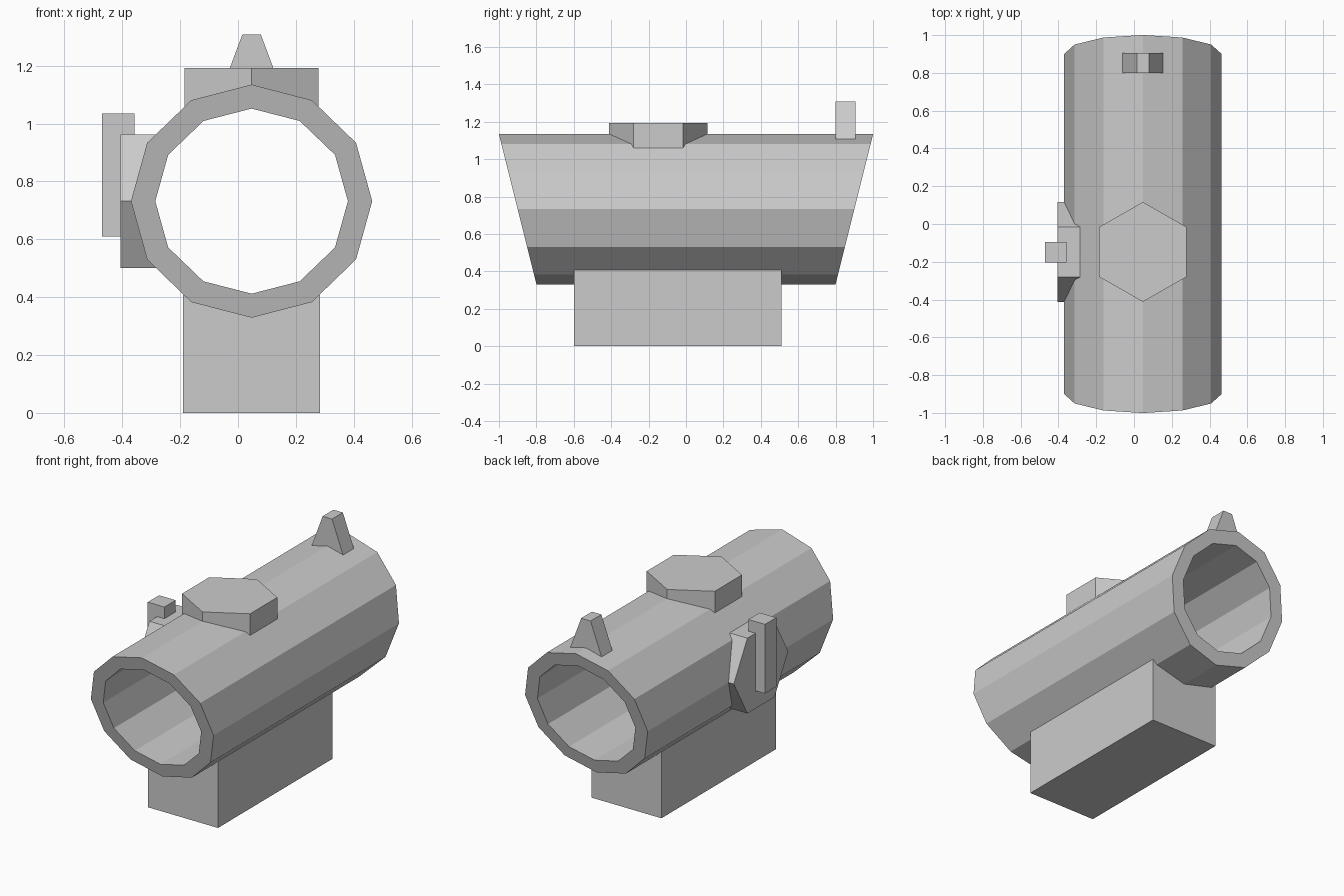
import bpy
import bmesh
from math import sin, cos, pi

cube = bpy.data.objects.get("Cube")
if cube:
    bpy.data.objects.remove(cube, do_unlink=True)

CX, CZ = 0.047, 0.732      # tube axis
PAD_Y = -0.148             # centre of both adjustment caps

grey = bpy.data.materials.new("Plain Grey")
grey.use_nodes = True
grey.diffuse_color = (0.6, 0.6, 0.6, 1)
grey.node_tree.nodes["Principled BSDF"].inputs["Base Color"].default_value = (0.6, 0.6, 0.6, 1)


def finish(name, bm):
    """Turn a bmesh into a flat-shaded grey object."""
    bmesh.ops.recalc_face_normals(bm, faces=bm.faces)
    mesh = bpy.data.meshes.new(name)
    bm.to_mesh(mesh)
    bm.free()
    mesh.materials.append(grey)
    obj = bpy.data.objects.new(name, mesh)
    bpy.context.collection.objects.link(obj)
    return obj


def loft(name, rings, closed=False):
    """Skin matching rings of points; cap the ends or join last to first."""
    bm = bmesh.new()
    loops = [[bm.verts.new(p) for p in ring] for ring in rings]
    n = len(loops[0])
    pairs = list(zip(loops, loops[1:]))
    if closed:
        pairs.append((loops[-1], loops[0]))
    else:
        bm.faces.new(loops[0])
        bm.faces.new(loops[-1])
    for a, b in pairs:
        for i in range(n):
            j = (i + 1) % n
            bm.faces.new((a[i], a[j], b[j], b[i]))
    return finish(name, bm)


def box(name, x, y, z):
    rect = [(x[0], y[0]), (x[1], y[0]), (x[1], y[1]), (x[0], y[1])]
    return loft(name, [[(px, py, h) for px, py in rect] for h in z])


# Twelve-sided hollow tube whose ends lean outward toward the top
def tube_ring(rx, rz, side):
    ring = []
    for k in range(12):
        a = k * pi / 6
        dz = rz * cos(a)
        ring.append((CX + rx * sin(a), side * (0.9 + 0.25 * dz), CZ + dz))
    return ring


outer, inner = (0.417, 0.403), (0.333, 0.32)
loft("sight_tube", [tube_ring(*outer, -1), tube_ring(*outer, 1),
                    tube_ring(*inner, 1), tube_ring(*inner, -1)], closed=True)

# Mounting block
box("mount_block", (-0.19, 0.284), (-0.6, 0.51), (0, 0.408))

# Hexagonal caps on the top and on the right side
hexagon = [(sin(k * pi / 3), cos(k * pi / 3)) for k in range(6)]
loft("top_cap", [[(CX + 0.267 * u, PAD_Y + 0.264 * v, h) for u, v in hexagon]
                 for h in (1.057, 1.192)])
loft("side_cap", [[(d, PAD_Y + 0.264 * v, CZ + 0.267 * u) for u, v in hexagon]
                  for d in (-0.406, -0.285)])

# Upright lever on the side cap
box("side_lever", (-0.47, -0.357), (-0.205, -0.095), (0.61, 1.035))

# Tapered blade on the far end of the tube
blade = [(-0.107, 1.107), (0.107, 1.107), (0.032, 1.308), (-0.032, 1.308)]
loft("blade_sight", [[(CX + u, y, h) for u, h in blade] for y in (0.8, 0.905)])
